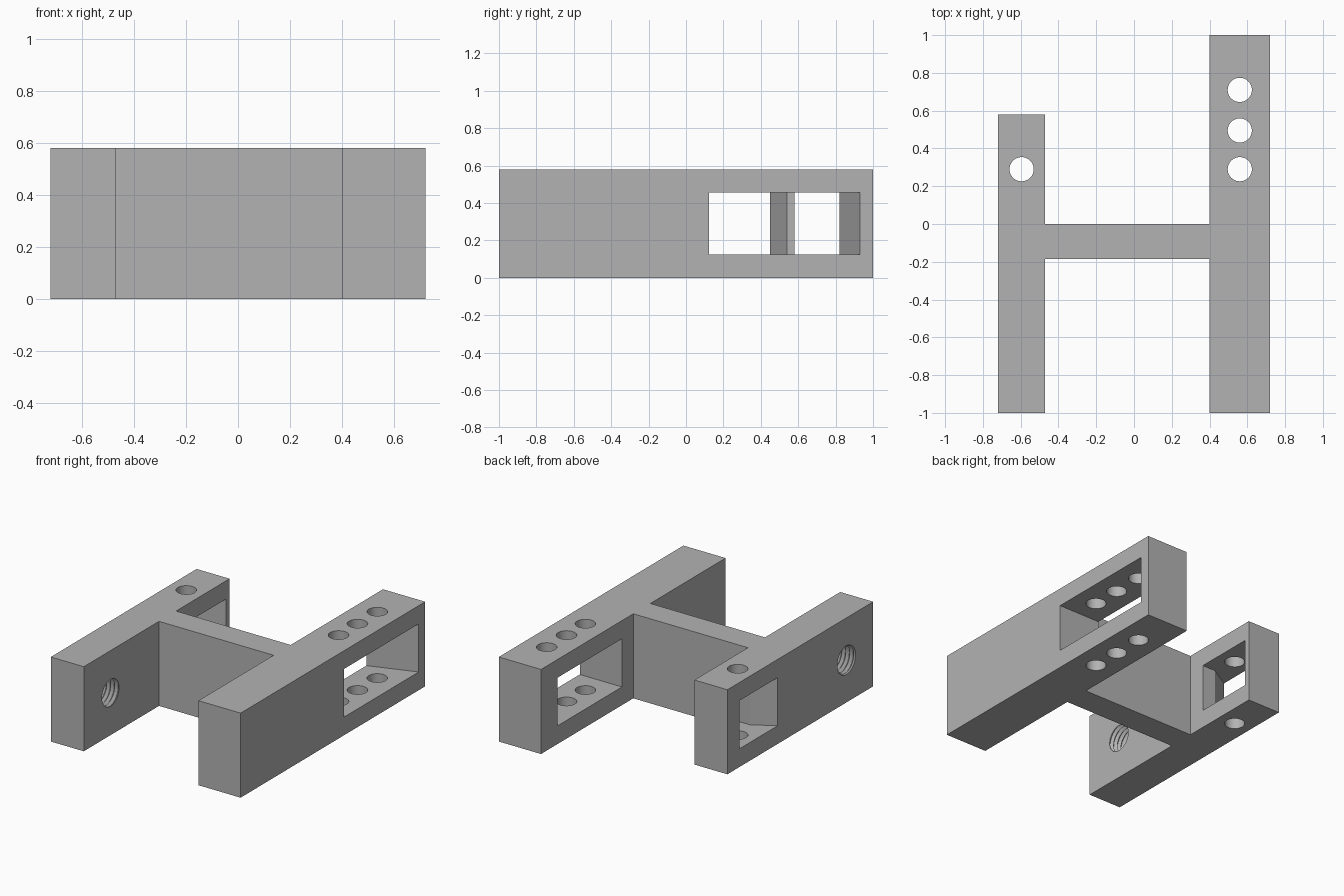
import bpy, bmesh, math
from mathutils import Vector

cube = bpy.data.objects.get("Cube")
if cube:
    bpy.data.objects.remove(cube, do_unlink=True)

HEIGHT = 0.58
grey = bpy.data.materials.new("plain grey")
grey.use_nodes = True
colour = (0.45, 0.45, 0.45, 1)
grey.diffuse_color = colour
grey.node_tree.nodes["Principled BSDF"].inputs["Base Color"].default_value = colour


def add_object(name, bm):
    bmesh.ops.recalc_face_normals(bm, faces=bm.faces[:])
    mesh = bpy.data.meshes.new(name)
    bm.to_mesh(mesh)
    bm.free()
    mesh.materials.append(grey)
    obj = bpy.data.objects.new(name, mesh)
    bpy.context.collection.objects.link(obj)
    return obj


def prism(name, outline, z0, z1):
    """Extrude an outline in plan from z0 to z1."""
    bm = bmesh.new()
    face = bm.faces.new([bm.verts.new((x, y, z0)) for x, y in outline])
    top = bmesh.ops.extrude_face_region(bm, geom=[face])["geom"]
    bmesh.ops.translate(bm, vec=(0, 0, z1 - z0),
                        verts=[v for v in top if isinstance(v, bmesh.types.BMVert)])
    return add_object(name, bm)


def lathe(name, start, axis, u, v, rings, sides=48):
    """Capped round solid from (distance, radius) rings along an axis."""
    bm = bmesh.new()
    start, axis, u, v = map(Vector, (start, axis, u, v))
    loops = []
    for dist, rad in rings:
        angles = [math.tau * i / sides for i in range(sides)]
        loops.append([bm.verts.new(start + axis * dist + rad * (u * math.cos(a) + v * math.sin(a)))
                      for a in angles])
    for a, b in zip(loops, loops[1:]):
        for i in range(sides):
            j = (i + 1) % sides
            bm.faces.new((a[i], a[j], b[j], b[i]))
    bm.faces.new(loops[0])
    bm.faces.new(loops[-1])
    return add_object(name, bm)


# H-shaped body: short arm, cross web, long arm
xl, xa, xb, xr = -0.72, -0.47, 0.40, 0.72
body = prism("bracket_body", [
    (xl, -1), (xa, -1), (xa, -0.185), (xb, -0.185), (xb, -1), (xr, -1),
    (xr, 1), (xb, 1), (xb, 0), (xa, 0), (xa, HEIGHT), (xl, HEIGHT)], 0, HEIGHT)

# Side windows with slanted end walls
e = 0.02
cutters = [
    prism("long_arm_window", [
        (xb - e, 0.123), (xr + e, 0.123), (xr + e, 0.93), (xr, 0.93),
        (xb, 0.82), (xb - e, 0.82)], 0.125, 0.455),
    prism("short_arm_window", [
        (xl - e, 0.035), (xl, 0.035), (-0.57, 0.123), (xa + e, 0.123),
        (xa + e, 0.54), (xa, 0.54), (xl, 0.45), (xl - e, 0.45)], 0.125, 0.455),
]

# Vertical pin holes
for x, y in [(0.56, 0.29), (0.56, 0.495), (0.56, 0.71), (-0.595, 0.29)]:
    cutters.append(lathe("pin_hole", (x, y, -0.1), (0, 0, 1), (1, 0, 0), (0, 1, 0),
                         [(0, 0.064), (0.8, 0.064)]))

# Threaded hole across the short arm
pitch = 0.03
thread = [(i * pitch / 2, 0.107 if i % 2 else 0.09) for i in range(21)]
cutters.append(lathe("threaded_hole", (xl - 0.022, -0.71, 0.29), (1, 0, 0),
                     (0, 1, 0), (0, 0, 1), thread))

# Cut everything and keep only the finished body
for cutter in cutters:
    cutter.hide_render = True
    mod = body.modifiers.new(cutter.name, "BOOLEAN")
    mod.operation = "DIFFERENCE"
    mod.solver = "EXACT"
    mod.object = cutter
deps = bpy.context.evaluated_depsgraph_get()
finished = bpy.data.meshes.new_from_object(body.evaluated_get(deps))
body.modifiers.clear()
body.data = finished
for cutter in cutters:
    bpy.data.objects.remove(cutter, do_unlink=True)

# Smooth the round bores, keep corners crisp
bpy.ops.object.select_all(action="DESELECT")
body.select_set(True)
bpy.context.view_layer.objects.active = body
bpy.ops.object.shade_smooth_by_angle(angle=math.radians(30))
